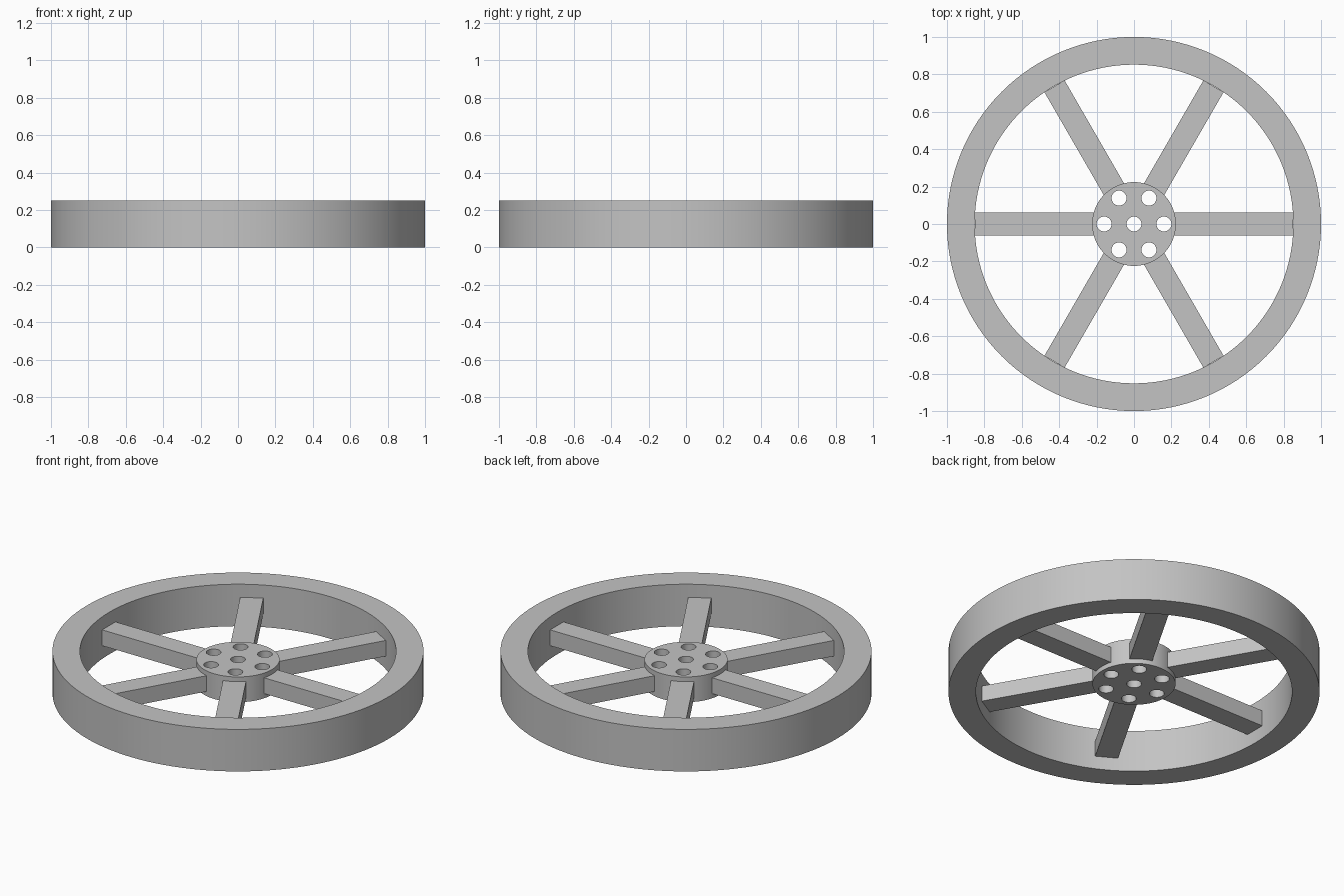
import bpy, bmesh
from math import sin, cos, pi, radians

cube = bpy.data.objects.get("Cube")
if cube:
    bpy.data.objects.remove(cube, do_unlink=True)

MID = 0.125          # mid-height shared by all parts
SPOKES = 6

grey = bpy.data.materials.new("plain_grey")
grey.use_nodes = True
grey.diffuse_color = (0.55, 0.55, 0.55, 1)
grey.node_tree.nodes["Principled BSDF"].inputs["Base Color"].default_value = (0.55, 0.55, 0.55, 1)


def pierced_disc(name, circles, height):
    """Extrude a filled flat outline; inner circles (x, y, radius, sides) become holes."""
    curve = bpy.data.curves.new(name, "CURVE")
    curve.dimensions = "2D"
    curve.fill_mode = "BOTH"
    curve.extrude = height / 2
    for cx, cy, r, sides in circles:
        spline = curve.splines.new("POLY")
        spline.points.add(sides - 1)
        spline.use_cyclic_u = True
        for i, p in enumerate(spline.points):
            a = 2 * pi * i / sides
            p.co = (cx + r * cos(a), cy + r * sin(a), 0, 1)
    source = bpy.data.objects.new(name + "_outline", curve)
    bpy.context.collection.objects.link(source)
    bpy.context.view_layer.update()
    graph = bpy.context.evaluated_depsgraph_get()
    mesh = bpy.data.meshes.new_from_object(source.evaluated_get(graph))
    bpy.data.objects.remove(source, do_unlink=True)
    bm = bmesh.new()
    bm.from_mesh(mesh)
    bmesh.ops.remove_doubles(bm, verts=bm.verts, dist=0.0001)
    bmesh.ops.recalc_face_normals(bm, faces=bm.faces)
    bm.to_mesh(mesh)
    bm.free()
    mesh.name = name
    mesh.materials.clear()
    mesh.materials.append(grey)
    obj = bpy.data.objects.new(name, mesh)
    obj.location.z = MID
    bpy.context.collection.objects.link(obj)
    bpy.ops.object.select_all(action="DESELECT")
    obj.select_set(True)
    bpy.context.view_layer.objects.active = obj
    bpy.ops.object.shade_smooth_by_angle(angle=radians(30))
    return obj


# Outer rim
pierced_disc("rim", [(0, 0, 1.0, 128), (0, 0, 0.852, 128)], 0.25)

# Hub with a centre bore and a ring of bolt holes
holes = [(0, 0, 0.04, 32)]
for i in range(SPOKES):
    a = 2 * pi * i / SPOKES
    holes.append((0.16 * cos(a), 0.16 * sin(a), 0.04, 32))
pierced_disc("hub", [(0, 0, 0.224, 96)] + holes, 0.15)

# Straight square-ended spokes
inner, outer = 0.21, 0.85
for i in range(SPOKES):
    a = 2 * pi * i / SPOKES
    mid = (inner + outer) / 2
    bpy.ops.mesh.primitive_cube_add(size=1, location=(mid * cos(a), mid * sin(a), MID),
                                    rotation=(0, 0, a))
    spoke = bpy.context.object
    spoke.name = f"spoke_{i + 1}"
    spoke.scale = (outer - inner, 0.125, 0.094)
    spoke.data.materials.append(grey)
